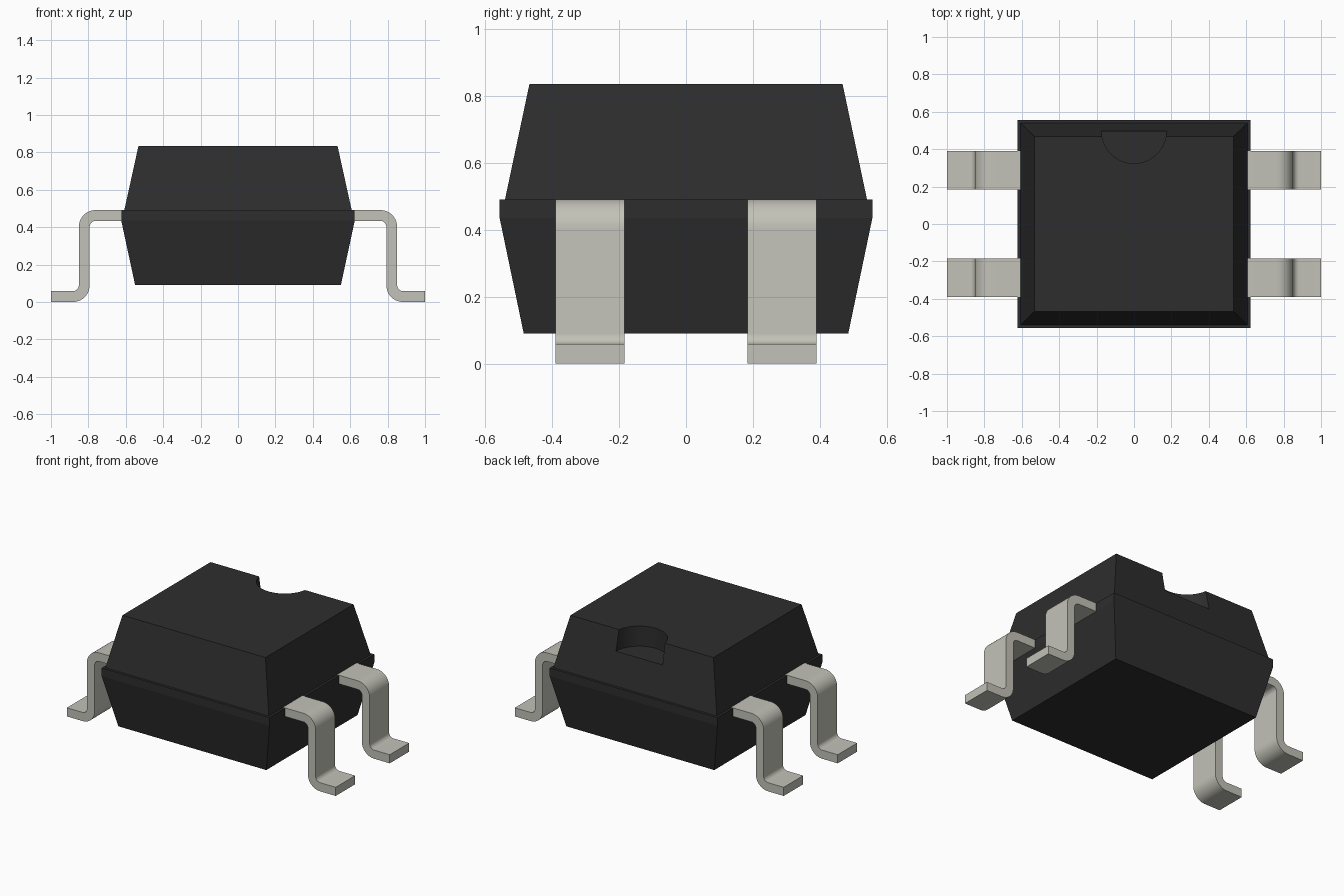
import bpy, bmesh, math

cube = bpy.data.objects.get("Cube")
if cube:
    bpy.data.objects.remove(cube, do_unlink=True)


def material(name, rgb, rough):
    m = bpy.data.materials.new(name)
    m.use_nodes = True
    m.diffuse_color = (*rgb, 1)
    bsdf = next(n for n in m.node_tree.nodes if n.type == 'BSDF_PRINCIPLED')
    bsdf.inputs["Base Color"].default_value = (*rgb, 1)
    bsdf.inputs["Roughness"].default_value = rough
    return m


BLACK = material("black_plastic", (0.027, 0.027, 0.027), 0.7)
METAL = material("tinned_metal", (0.54, 0.54, 0.48), 0.5)


def finish(name, bm, mat):
    bmesh.ops.recalc_face_normals(bm, faces=bm.faces)
    me = bpy.data.meshes.new(name)
    bm.to_mesh(me)
    bm.free()
    me.materials.append(mat)
    ob = bpy.data.objects.new(name, me)
    bpy.context.collection.objects.link(ob)
    return ob


def select(ob):
    bpy.ops.object.select_all(action='DESELECT')
    ob.select_set(True)
    bpy.context.view_layer.objects.active = ob


def loft(name, sections, mat):
    """Solid through stacked rectangles given as (z, half_x, half_y)."""
    bm = bmesh.new()
    rings = [[bm.verts.new((sx * hx, sy * hy, z))
              for sx, sy in ((-1, -1), (1, -1), (1, 1), (-1, 1))]
             for z, hx, hy in sections]
    for a, b in zip(rings, rings[1:]):
        for i in range(4):
            j = (i + 1) % 4
            bm.faces.new((a[i], a[j], b[j], b[i]))
    bm.faces.new(rings[0])
    bm.faces.new(rings[-1])
    return finish(name, bm, mat)


# Moulded body: lower half with a rim, and the narrower tapered upper half
loft("lower_body", [(0.09, 0.55, 0.485), (0.435, 0.624, 0.557), (0.49, 0.624, 0.557)], BLACK)
upper = loft("upper_body", [(0.49, 0.608, 0.541), (0.835, 0.532, 0.468)], BLACK)

# Round orientation notch cut into the back top edge
bm = bmesh.new()
bmesh.ops.create_cone(bm, cap_ends=True, segments=64, radius1=0.173, radius2=0.173, depth=0.3)
bmesh.ops.translate(bm, verts=bm.verts, vec=(0, 0.497, 0.85))
cutter = finish("notch_cutter", bm, BLACK)
cutter.hide_render = True
select(upper)
mod = upper.modifiers.new("notch", 'BOOLEAN')
mod.operation = 'DIFFERENCE'
mod.solver = 'EXACT'
mod.object = cutter
bpy.ops.object.modifier_apply(modifier=mod.name)
bpy.data.objects.remove(cutter, do_unlink=True)
bpy.ops.object.shade_smooth_by_angle(angle=math.radians(25))


# Gull-wing leads: a centre line with two round bends, thickened and extruded
def lead_profile(steps=10, t=0.029, r=0.061):
    zt, xv = 0.4625, 0.822
    line = [((0.58, zt), (0, 1))]
    for i in range(steps + 1):
        a = math.pi / 2 * (1 - i / steps)
        n = (math.cos(a), math.sin(a))
        line.append(((xv - r + r * n[0], zt - r + r * n[1]), n))
    for i in range(steps + 1):
        a = math.pi / 2 * i / steps
        n = (math.cos(a), math.sin(a))
        line.append(((xv + r - r * n[0], t + r - r * n[1]), n))
    line.append(((1.0, t), (0, 1)))
    return [[(p[0] + s * t * n[0], p[1] + s * t * n[1]) for p, n in line] for s in (1, -1)]


def lead(name, side, y, half=0.103):
    outer, inner = lead_profile()
    bm = bmesh.new()
    rows = [[bm.verts.new((side * x, y + dy, z)) for x, z in path]
            for path, dy in ((outer, -half), (outer, half), (inner, half), (inner, -half))]
    for a, b in zip(rows, rows[1:] + rows[:1]):
        for i in range(len(a) - 1):
            bm.faces.new((a[i], a[i + 1], b[i + 1], b[i]))
    for end in (0, -1):
        bm.faces.new([row[end] for row in rows])
    ob = finish(name, bm, METAL)
    select(ob)
    bpy.ops.object.shade_smooth_by_angle(angle=math.radians(30))


for side, sname in ((1, "left"), (-1, "right")):
    for y, yname in ((-0.287, "front"), (0.287, "back")):
        lead(f"{yname}_{sname}_lead", side, y)
